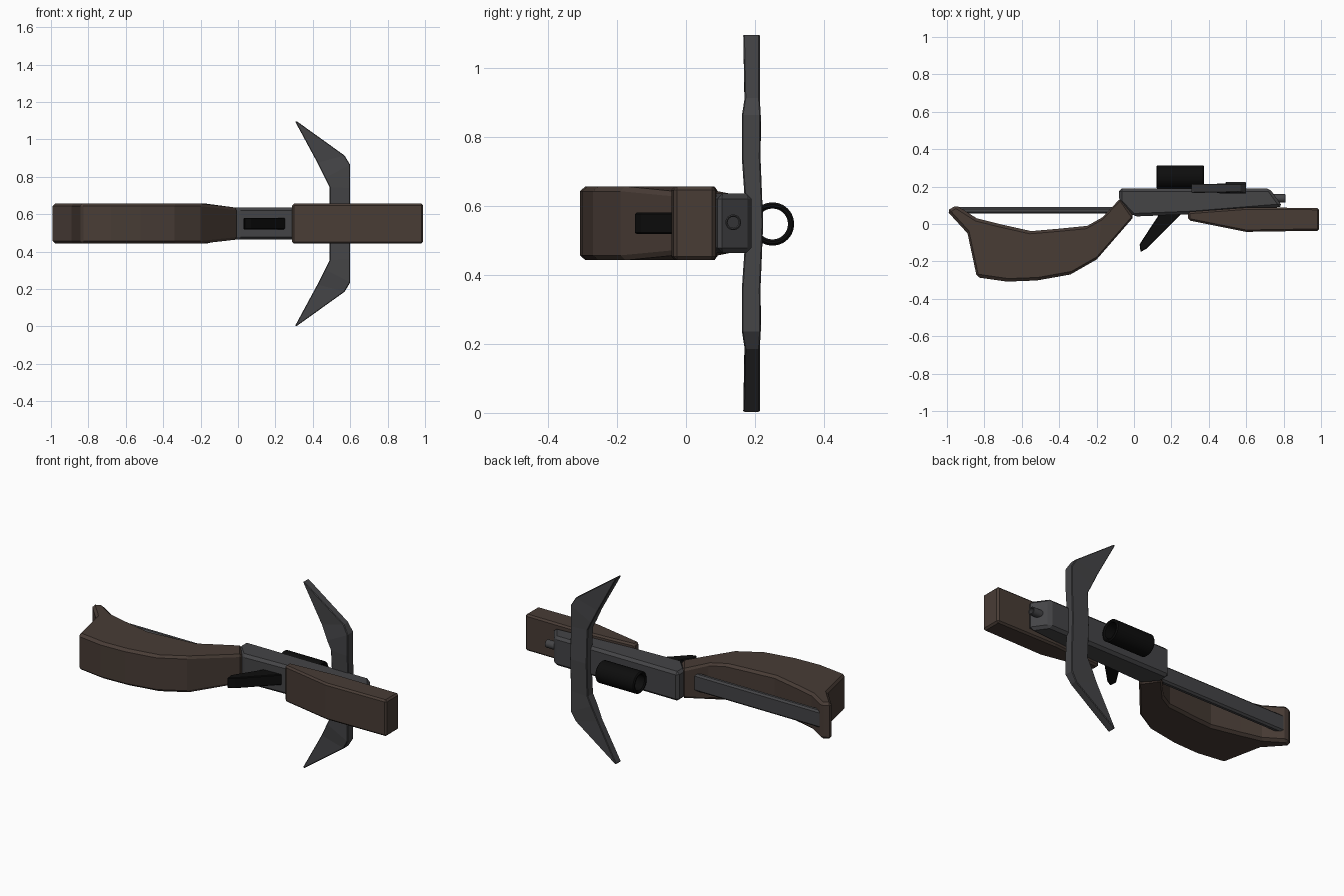
import bpy, bmesh, math
from mathutils import Vector

if "Cube" in bpy.data.objects:
    bpy.data.objects.remove(bpy.data.objects["Cube"])

CZ = 0.55  # height of the symmetry plane


def material(name, rgb):
    m = bpy.data.materials.new(name)
    m.diffuse_color = (*rgb, 1)
    m.use_nodes = True
    m.node_tree.nodes["Principled BSDF"].inputs["Base Color"].default_value = m.diffuse_color
    return m


WOOD = material("dark_wood", (0.065, 0.045, 0.036))
STEEL = material("dark_steel", (0.058, 0.058, 0.062))
BLACK = material("black", (0.004, 0.004, 0.004))


def finish(name, bm, mat, bevel):
    bmesh.ops.recalc_face_normals(bm, faces=bm.faces)
    me = bpy.data.meshes.new(name)
    bm.to_mesh(me)
    bm.free()
    ob = bpy.data.objects.new(name, me)
    bpy.context.collection.objects.link(ob)
    me.materials.append(mat)
    if bevel:
        mod = ob.modifiers.new("bevel", 'BEVEL')
        mod.width, mod.segments = bevel, 1
        mod.limit_method, mod.angle_limit = 'ANGLE', math.radians(40)
    return ob


def loft(name, sections, mat, bevel):
    """Skin a list of four-cornered sections and cap both ends."""
    bm = bmesh.new()
    rings = [[bm.verts.new(p) for p in s] for s in sections]
    for a, b in zip(rings, rings[1:]):
        for i in range(4):
            j = (i + 1) % 4
            bm.faces.new((a[i], a[j], b[j], b[i]))
    bm.faces.new(rings[0])
    bm.faces.new(rings[-1])
    return finish(name, bm, mat, bevel)


def body(name, stations, mat, bevel):
    """Stations hold upper x, y, lower x, y and half width in z."""
    return loft(name, [((ux, uy, CZ - w), (ux, uy, CZ + w), (lx, ly, CZ + w), (lx, ly, CZ - w))
                       for ux, uy, lx, ly, w in stations], mat, bevel)


def tube(name, x0, x1, y, z, outer, inner, mat, bevel, n=24):
    """Open tube along x."""
    bm = bmesh.new()
    rings = []
    for x, r in ((x0, outer), (x1, outer), (x1, inner), (x0, inner)):
        rings.append([bm.verts.new((x, y + r * math.cos(2 * math.pi * i / n),
                                    z + r * math.sin(2 * math.pi * i / n))) for i in range(n)])
    for k in range(4):
        a, b = rings[k], rings[(k + 1) % 4]
        for i in range(n):
            j = (i + 1) % n
            bm.faces.new((a[i], a[j], b[j], b[i]))
    return finish(name, bm, mat, bevel)


# Curved shoulder stock with raised butt lip
body("stock", [
    (-0.95, 0.10, -1.00, 0.07, 0.107),
    (-0.84, 0.03, -0.89, -0.05, 0.107),
    (-0.72, 0.00, -0.84, -0.285, 0.107),
    (-0.55, -0.038, -0.68, -0.308, 0.107),
    (-0.40, -0.025, -0.52, -0.302, 0.107),
    (-0.25, -0.01, -0.34, -0.27, 0.107),
    (-0.17, 0.035, -0.20, -0.19, 0.107),
    (-0.07, 0.14, 0.00, 0.04, 0.085)], WOOD, 0.014)

# Straight rail from receiver to butt
body("rear_rail", [(-0.95, 0.09, -0.95, 0.055, 0.05),
                   (-0.04, 0.09, -0.04, 0.055, 0.05)], STEEL, 0.01)

# Receiver
body("receiver", [
    (-0.08, 0.19, -0.08, 0.125, 0.086),
    (0.00, 0.19, 0.00, 0.04, 0.086),
    (0.30, 0.19, 0.30, 0.052, 0.086),
    (0.725, 0.19, 0.795, 0.092, 0.086)], STEEL, 0.015)

# Wooden fore grip
body("fore_grip", [
    (0.29, 0.065, 0.29, 0.02, 0.107),
    (0.60, 0.088, 0.60, -0.042, 0.107),
    (0.99, 0.086, 0.99, -0.036, 0.107)], WOOD, 0.01)

# Slanted trigger
body("trigger", [
    (0.03, -0.11, 0.035, -0.15, 0.031),
    (0.045, -0.085, 0.07, -0.13, 0.031),
    (0.14, 0.06, 0.26, 0.06, 0.031)], BLACK, 0.004)

# Bow limbs: outer x, z, inner x, z, lower y, upper y (mirrored about the middle)
half = [(0.312, 0.549, 0.306, 0.545, 0.166, 0.214),
        (0.57, 0.364, 0.425, 0.325, 0.170, 0.214),
        (0.60, 0.314, 0.465, 0.245, 0.162, 0.217),
        (0.60, 0.19, 0.49, 0.195, 0.162, 0.216)]
rows = half + [(0.60, 0.0, 0.49, 0.0, 0.175, 0.224)]
rows += [(a, -b, c, -d, e, f) for a, b, c, d, e, f in reversed(half)]
loft("bow_limbs", [((ox, y0, CZ + oz), (ox, y1, CZ + oz), (ix, y1, CZ + iz), (ix, y0, CZ + iz))
                   for ox, oz, ix, iz, y0, y1 in rows], STEEL, 0.006)

# Sight tube and muzzle
scope = tube("sight_tube", 0.12, 0.375, 0.251, 0.548, 0.063, 0.045, BLACK, 0.006)
muzzle = tube("muzzle", 0.66, 0.81, 0.137, 0.553, 0.023, 0.016, STEEL, 0.003, 16)
for ob in (scope, muzzle):
    bpy.ops.object.select_all(action='DESELECT')
    ob.select_set(True)
    bpy.context.view_layer.objects.active = ob
    bpy.ops.object.shade_smooth_by_angle()
